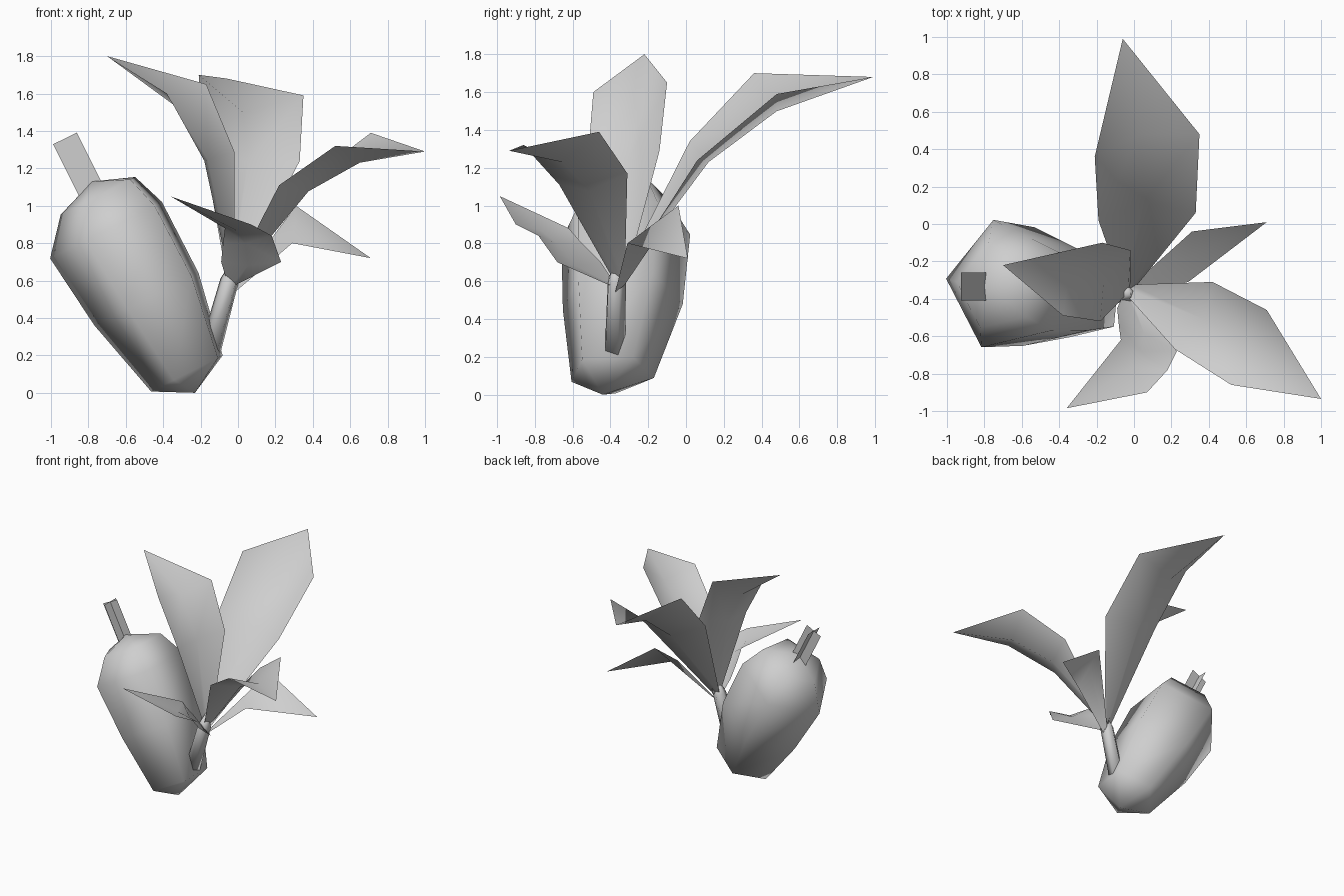
import bpy
import bmesh
from math import sin, cos, radians
from mathutils import Vector

cube = bpy.data.objects.get("Cube")
if cube:
    bpy.data.objects.remove(cube, do_unlink=True)

grey = bpy.data.materials.new("plain_grey")
grey.use_nodes = True
grey.diffuse_color = (0.62, 0.62, 0.62, 1)
grey.node_tree.nodes["Principled BSDF"].inputs["Base Color"].default_value = grey.diffuse_color


def finish(name, bm, smooth=True, closed=False):
    """Turn a bmesh into a named object with the shared material."""
    if closed:
        bmesh.ops.remove_doubles(bm, verts=bm.verts, dist=0.0005)
        bmesh.ops.recalc_face_normals(bm, faces=bm.faces)
    for face in bm.faces:
        face.smooth = smooth
    mesh = bpy.data.meshes.new(name)
    bm.to_mesh(mesh)
    bm.free()
    mesh.materials.append(grey)
    obj = bpy.data.objects.new(name, mesh)
    bpy.context.collection.objects.link(obj)


def loft(name, rings, axis, start, sides=5):
    """Skin rings of (centre, radius) that lie square to the axis."""
    bm = bmesh.new()
    v = Vector((0, 1, 0))
    u = v.cross(Vector(axis)).normalized()
    loops = []
    for centre, radius in rings:
        loop = []
        for i in range(sides):
            angle = radians(start + i * 360 / sides)
            loop.append(bm.verts.new(Vector(centre) + radius * (u * cos(angle) + v * sin(angle))))
        loops.append(loop)
    for low, high in zip(loops, loops[1:]):
        for i in range(sides):
            j = (i + 1) % sides
            bm.faces.new((low[i], low[j], high[j], high[i]))
    for loop, (_, radius) in ((loops[0], rings[0]), (loops[-1], rings[-1])):
        if radius > 0:
            bm.faces.new(loop)
    finish(name, bm, closed=True)


def leaf(name, base, rows, tip):
    """Creased leaf: each row gives left edge, right edge and depth of the midrib."""
    bm = bmesh.new()
    edges = [(Vector(left), Vector(right)) for left, right, _ in rows]
    centres = [Vector(base)] + [(a + b) / 2 for a, b in edges] + [Vector(tip)]
    half = (edges[0][1] - edges[0][0]).normalized() * 0.03
    strips = [[centres[0] - half, centres[0], centres[0] + half]]
    for i, (left, right) in enumerate(edges, 1):
        along = (centres[i + 1] - centres[i]).normalized() + (centres[i] - centres[i - 1]).normalized()
        up = (right - left).cross(along).normalized()
        rib = centres[i] - up * rows[i - 1][2] * (right - left).length
        strips.append([left, rib, right])
    strips = [[bm.verts.new(p) for p in strip] for strip in strips]
    for low, high in zip(strips, strips[1:]):
        for i in range(2):
            bm.faces.new((low[i], low[i + 1], high[i + 1], high[i]))
    end = bm.verts.new(tip)
    for i in range(2):
        bm.faces.new((strips[-1][i], strips[-1][i + 1], end))
    finish(name, bm)


# Leaning five-sided fruit
loft("fruit", [
    ((-0.23, -0.44, 0.0), 0),
    ((-0.26, -0.395, 0.11), 0.23),
    ((-0.47, -0.345, 0.51), 0.335),
    ((-0.685, -0.33, 0.88), 0.36),
    ((-0.735, -0.335, 1.06), 0.24),
    ((-0.78, -0.335, 1.13), 0),
], (-0.45, 0, 0.89), 102)

# Fruit stalk made of two crossed sheets
bm = bmesh.new()
foot, top = Vector((-0.76, -0.335, 1.03)), Vector((-0.925, -0.335, 1.36))
for side in (Vector((0.063, 0, 0.031)), Vector((0, 0.075, 0))):
    corners = (foot - side, foot + side, top + side, top - side)
    bm.faces.new([bm.verts.new(p) for p in corners])
finish("fruit_stalk", bm, smooth=False)

# Short branch carrying the leaves
loft("branch", [
    ((-0.15, -0.38, 0.22), 0.06),
    ((-0.045, -0.37, 0.6), 0.052),
    ((-0.02, -0.37, 0.72), 0),
], (0.27, 0, 0.96), 20)

# Leaves around the branch top
crown = (-0.03, -0.35, 0.6)
leaf("back_leaf", crown, [
    ((-0.19, 0.02, 1.34), (0.33, 0.06, 1.24), 0.19),
    ((-0.21, 0.36, 1.7), (0.35, 0.48, 1.59), 0.28),
], (-0.06, 0.99, 1.68))
leaf("upper_right_leaf", crown, [
    ((-0.18, -0.52, 1.24), (-0.02, -0.14, 1.29), 0.17),
    ((-0.38, -0.49, 1.6), (-0.17, -0.1, 1.65), 0.27),
], (-0.7, -0.22, 1.8))
leaf("left_leaf", crown, [
    ((0.42, -0.31, 1.17), (0.22, -0.67, 1.11), 0.21),
    ((0.71, -0.46, 1.39), (0.52, -0.86, 1.32), 0.29),
], (1.0, -0.935, 1.29))
leaf("front_leaf", (-0.03, -0.39, 0.58), [
    ((0.23, -0.68, 0.7), (-0.09, -0.45, 0.7), 0.08),
    ((0.18, -0.78, 0.84), (-0.08, -0.55, 0.8), 0.08),
    ((0.07, -0.9, 0.9), (-0.07, -0.62, 0.88), 0.08),
], (-0.36, -0.985, 1.05))
leaf("small_back_leaf", (-0.01, -0.35, 0.56), [
    ((0.31, -0.04, 1.0), (0.29, -0.31, 0.8), 0),
], (0.71, 0.01, 0.72))
